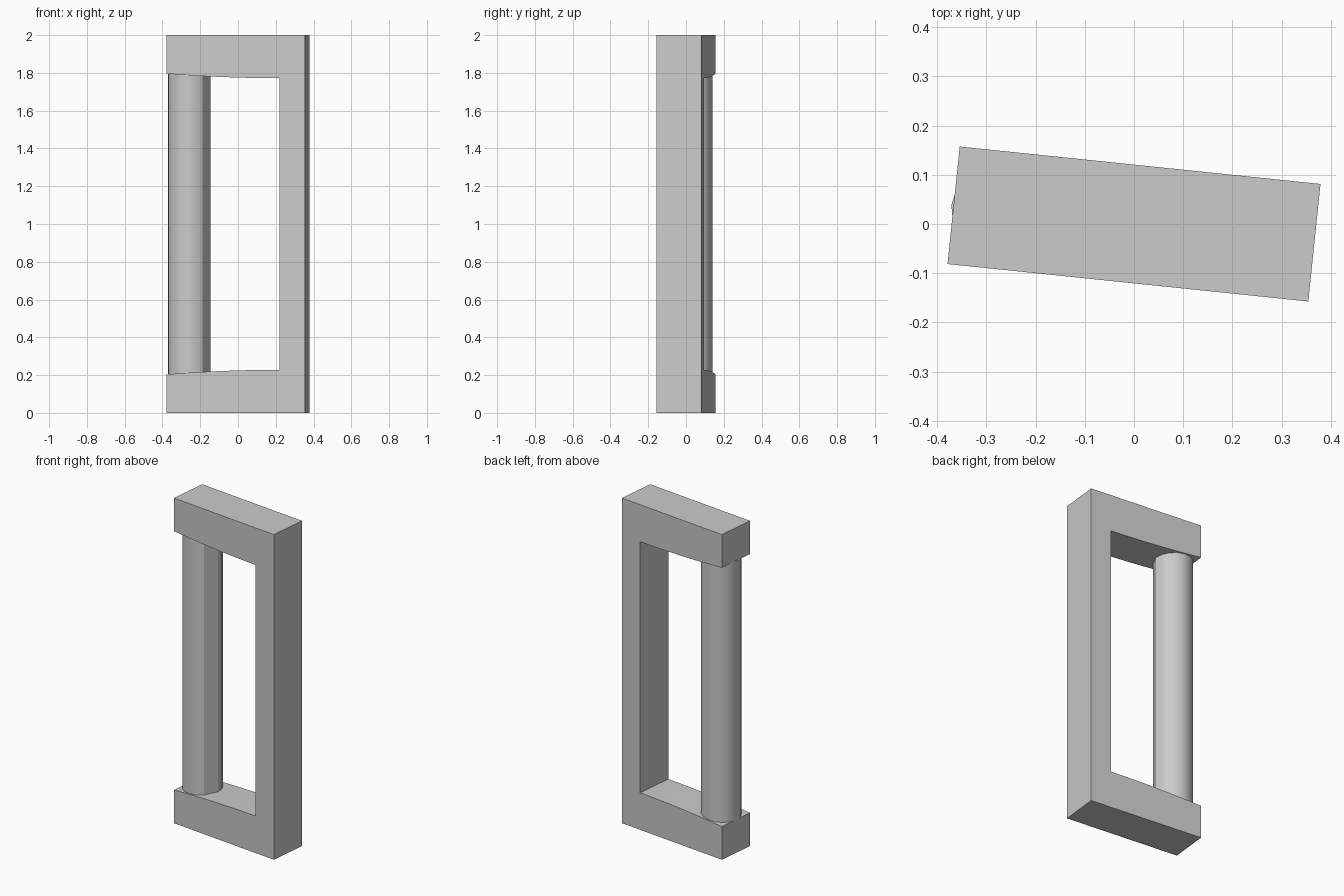
import bpy, bmesh, math

cube = bpy.data.objects.get("Cube")
if cube:
    bpy.data.objects.remove(cube, do_unlink=True)

TURN = math.radians(-5.92)
HALF_L, HALF_W = 0.3685, 0.12
POST_X = 0.234                      # inner face of the upright
HANDLE_X, HANDLE_R, SIDES = -0.26, 0.113, 16

grey = bpy.data.materials.new("plain grey")
grey.use_nodes = True
grey.diffuse_color = (0.6, 0.6, 0.6, 1)
grey.node_tree.nodes["Principled BSDF"].inputs["Base Color"].default_value = (0.6, 0.6, 0.6, 1)


def extrude(name, outline, to_point, offset):
    """Prism from a flat outline, turned with the whole model."""
    bm = bmesh.new()
    face = bm.faces.new([bm.verts.new(to_point(a, b)) for a, b in outline])
    new = bmesh.ops.extrude_face_region(bm, geom=[face])["geom"]
    bmesh.ops.translate(bm, vec=offset, verts=[v for v in new if isinstance(v, bmesh.types.BMVert)])
    bmesh.ops.recalc_face_normals(bm, faces=bm.faces)
    mesh = bpy.data.meshes.new(name)
    bm.to_mesh(mesh)
    bm.free()
    mesh.materials.append(grey)
    obj = bpy.data.objects.new(name, mesh)
    obj.rotation_euler.z = TURN
    bpy.context.collection.objects.link(obj)
    return obj


# C-shaped bracket: the arms thin out slightly towards the free end
STEPS = 8
lower = []
for i in range(STEPS + 1):
    t = i / STEPS
    lower.append((POST_X - t * (POST_X + HALF_L), 0.228 - 0.024 * t * t))
upper = [(x, 2 - z) for x, z in reversed(lower)]
outline = [(HALF_L, 2), (HALF_L, 0), (-HALF_L, 0)] + lower[::-1] + upper[::-1] + [(-HALF_L, 2)]
bracket = extrude("bracket", outline, lambda x, z: (x, -HALF_W, z), (0, 2 * HALF_W, 0))

# Round grip between the arm ends, with a narrow flat on its inner front side
ring = []
for i in range(SIDES):
    a = 2 * math.pi * i / SIDES
    if i != SIDES - 1:
        ring.append((HANDLE_X + HANDLE_R * math.cos(a), HANDLE_R * math.sin(a)))
handle = extrude("handle", ring, lambda x, y: (x, y, 0.2), (0, 0, 1.6))

# Smooth the round side, keeping the flat and the end rims crisp
bpy.ops.object.select_all(action="DESELECT")
handle.select_set(True)
bpy.context.view_layer.objects.active = handle
bpy.ops.object.shade_smooth_by_angle(angle=math.radians(30))
